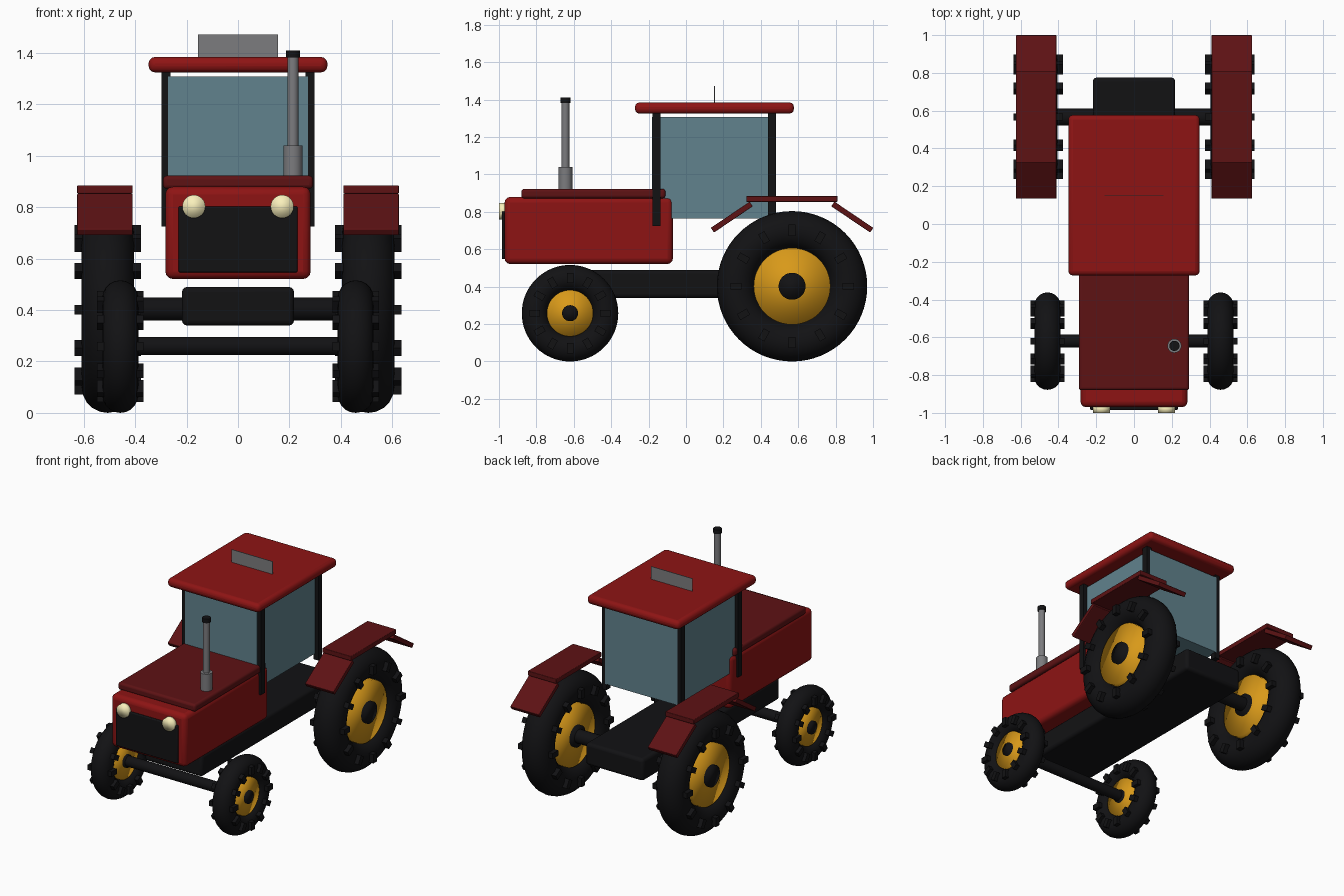
import bpy
from math import radians, pi, cos, sin
from mathutils import Matrix

if "Cube" in bpy.data.objects:
    bpy.data.objects.remove(bpy.data.objects["Cube"])


def mat(name, r, g, b):
    m = bpy.data.materials.new(name)
    m.diffuse_color = (r, g, b, 1)
    m.use_nodes = True
    m.node_tree.nodes["Principled BSDF"].inputs["Base Color"].default_value = m.diffuse_color
    return m


RED = mat("red_paint", .27, .007, .007)
DARK = mat("dark_red_paint", .11, .006, .007)
BLACK = mat("black", .006, .006, .007)
GLASS = mat("glass", .12, .225, .27)
GOLD = mat("wheel_yellow", .69, .32, .01)
STEEL = mat("steel", .2, .2, .21)
LAMP = mat("lamp", .95, .87, .5)


def finish(name, m, bevel=0, smooth=False, soft=False):
    o = bpy.context.object
    o.name = name
    o.data.materials.append(m)
    if bevel:
        b = o.modifiers.new("bevel", "BEVEL")
        b.width, b.segments = bevel, 3
    if soft:
        bpy.ops.object.shade_smooth()
    elif bevel or smooth:
        bpy.ops.object.shade_smooth_by_angle(angle=radians(35))
    return o


def box(name, m, x, y, z, bevel=0, tilt=0):
    """Box from (min, max) ranges, optionally tilted about x."""
    r = (x, y, z)
    bpy.ops.mesh.primitive_cube_add(size=1, location=[(a + b) / 2 for a, b in r])
    o = bpy.context.object
    o.data.transform(Matrix.Diagonal([b - a for a, b in r] + [1]))
    o.rotation_euler.x = tilt
    return finish(name, m, bevel)


def cyl(name, m, loc, r, length, axis="z", verts=32, soft=False):
    rot = {"x": (0, pi / 2, 0), "y": (pi / 2, 0, 0), "z": (0, 0, 0)}[axis]
    bpy.ops.mesh.primitive_cylinder_add(vertices=verts, radius=r, depth=length,
                                        location=loc, rotation=rot)
    return finish(name, m, smooth=True, soft=soft)


def wheel(name, x, y, major, minor, rim, hub, lug, lug_w):
    """Round tyre with side lugs, rim and hub, standing on the ground."""
    z = major + minor
    bpy.ops.mesh.primitive_torus_add(major_radius=major, minor_radius=minor,
                                     major_segments=64, minor_segments=20,
                                     location=(x, y, z), rotation=(0, pi / 2, 0))
    finish(name + "_tyre", BLACK, smooth=True)
    cyl(name + "_rim", GOLD, (x, y, z), rim[0], rim[1], "x", 48, soft=True)
    cyl(name + "_hub", BLACK, (x, y, z), hub[0], hub[1], "x", soft=True)
    for i in range(12):
        a = i * pi / 6
        cy, cz = y + major * cos(a), z + major * sin(a)
        box(f"{name}_lug_{i}", BLACK, (x - lug_w / 2, x + lug_w / 2),
            (cy - lug[0] / 2, cy + lug[0] / 2), (cz - lug[1] / 2, cz + lug[1] / 2), tilt=a)


# Chassis and axles
box("chassis", BLACK, (-.218, .218), (-.7, .775), (.34, .49), .02)
cyl("front_axle", BLACK, (0, -.62, .26), .035, .92, "x")
cyl("rear_axle", BLACK, (0, .567, .404), .045, 1.0, "x")

# Hood, grille, exhaust
box("hood", RED, (-.283, .283), (-.97, -.07), (.521, .88), .03)
box("hood_cover", DARK, (-.292, .292), (-.88, -.11), (.872, .923), .015)
box("grille", BLACK, (-.232, .232), (-.985, -.95), (.547, .803), .006)
cyl("muffler", STEEL, (.214, -.645, .97), .037, .14)
cyl("exhaust_pipe", STEEL, (.214, -.645, 1.2), .021, .38)
cyl("exhaust_cap", BLACK, (.214, -.645, 1.397), .027, .028)

# Cab
box("cab_glass", GLASS, (-.272, .272), (-.182, .482), (.765, 1.308))
box("roof", RED, (-.348, .348), (-.273, .577), (1.325, 1.385), .025)
box("roof_panel", STEEL, (-.155, .155), (.15, .154), (1.36, 1.472))

# Mirrored parts
for side, s in (("left", -1), ("right", 1)):
    cyl(side + "_headlamp", LAMP, (s * .172, -.98, .803), .045, .04, "y", soft=True)
    for end, y in (("front", -.158), ("rear", .46)):
        box(f"{side}_{end}_pillar", BLACK, (s * .28 - .018, s * .28 + .018),
            (y - .021, y + .021), (.725, 1.335))
    # Three-plate fender
    fx = (s * .518 - .108, s * .518 + .108)
    box(side + "_fender_top", DARK, fx, (.323, .81), (.853, .885), .004)
    for end, y, t in (("front", .245, 1), ("rear", .889, -1)):
        box(f"{side}_fender_{end}", DARK, fx, (y - .125, y + .125), (.757, .787),
            .004, t * radians(34))
    wheel(side + "_rear", s * .507, .567, .3, .102, (.205, .15), (.072, .19),
          (.06, .037), .26)
    wheel(side + "_front", s * .458, -.62, .188, .07, (.124, .1), (.043, .13),
          (.055, .035), .182)
